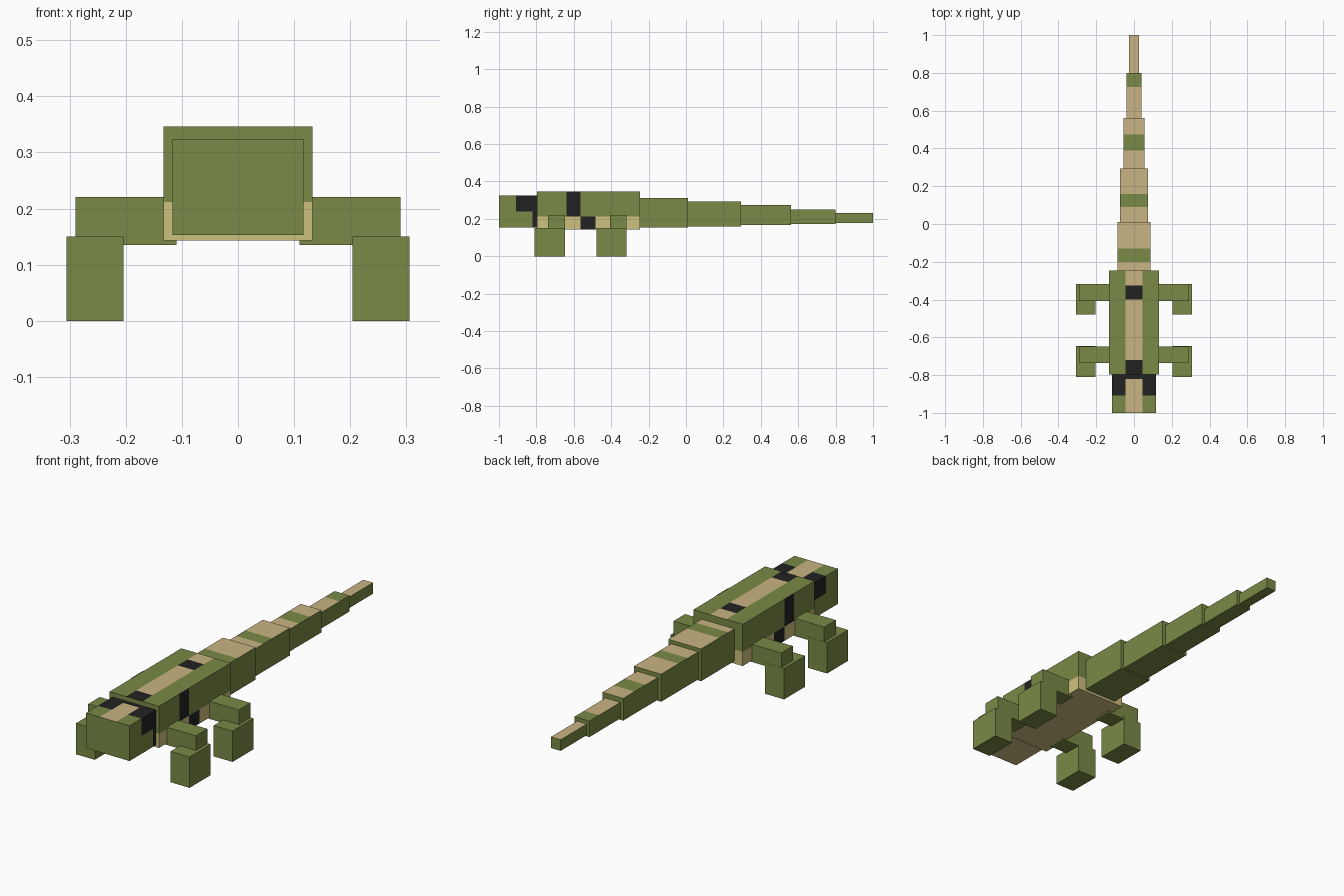
import bpy, bmesh
from mathutils import Vector

if "Cube" in bpy.data.objects:
    bpy.data.objects.remove(bpy.data.objects["Cube"], do_unlink=True)


def linear(c):
    c /= 255
    return c / 12.92 if c <= 0.04045 else ((c + 0.055) / 1.055) ** 2.4


def make_material(name, rgb):
    mat = bpy.data.materials.new(name)
    mat.use_nodes = True
    col = (*[linear(c) for c in rgb], 1)
    mat.diffuse_color = col
    bsdf = mat.node_tree.nodes["Principled BSDF"]
    bsdf.inputs["Base Color"].default_value = col
    bsdf.inputs["Roughness"].default_value = 0.9
    return mat


GREEN, TAN, KHAKI, BLACK = range(4)
materials = [make_material("olive green", (122, 138, 70)),
             make_material("tan", (200, 180, 130)),
             make_material("belly khaki", (205, 193, 125)),
             make_material("black", (34, 34, 34))]


def box(name, x, y, z, cuts=(), rule=None):
    """Box between (min, max) ranges, cut at (axis, position), coloured by rule(centre, normal)."""
    bm = bmesh.new()
    bmesh.ops.create_cube(bm, size=1)
    for v in bm.verts:
        v.co = Vector([lo + (c + 0.5) * (hi - lo) for c, (lo, hi) in zip(v.co, (x, y, z))])
    for axis, pos in cuts:
        co, no = Vector((0, 0, 0)), Vector((0, 0, 0))
        co[axis], no[axis] = pos, 1
        bmesh.ops.bisect_plane(bm, geom=bm.verts[:] + bm.edges[:] + bm.faces[:],
                               plane_co=co, plane_no=no)
    bm.normal_update()
    if rule:
        for f in bm.faces:
            f.material_index = rule(f.calc_center_median(), f.normal)
    mesh = bpy.data.meshes.new(name)
    bm.to_mesh(mesh)
    bm.free()
    for m in materials:
        mesh.materials.append(m)
    obj = bpy.data.objects.new(name, mesh)
    bpy.context.collection.objects.link(obj)
    return obj


STRIPE = 0.044    # half width of the back stripe
BELLY = 0.212     # top of the belly colour


# Head: stripe on top, black eye patches and neck band, pale throat
def head_rule(c, n):
    if n.z < -0.5:
        return KHAKI
    if n.z > 0.5:
        if c.y > -0.82:
            return BLACK
        if abs(c.x) < STRIPE:
            return TAN
        return BLACK if c.y > -0.908 else GREEN
    if abs(n.x) > 0.5 and (c.y > -0.82 or (c.y > -0.908 and c.z > 0.24)):
        return BLACK
    return GREEN


box("head", (-0.117, 0.117), (-1, -0.797), (0.153, 0.324),
    [(0, -STRIPE), (0, STRIPE), (1, -0.908), (1, -0.82), (2, 0.24)], head_rule)


# Body: back stripe with black blocks, khaki belly, black flank marks
def body_rule(c, n):
    if n.z < -0.5:
        return KHAKI
    if n.z > 0.5:
        if abs(c.x) > STRIPE:
            return GREEN
        return BLACK if c.y < -0.72 or -0.4 < c.y < -0.325 else TAN
    if abs(n.x) > 0.5:
        start, end = (-0.64, -0.565) if c.z > BELLY else (-0.565, -0.485)
        if start < c.y < end:
            return BLACK
    return GREEN if c.z > BELLY else KHAKI


box("body", (-0.133, 0.133), (-0.797, -0.246), (0.143, 0.346),
    [(0, -STRIPE), (0, STRIPE), (2, BELLY)]
    + [(1, y) for y in (-0.72, -0.64, -0.565, -0.485, -0.4, -0.325)], body_rule)

# Tail: tapering segments, tan on top with one green band each
# (half width, y start, y end, z low, z high, green band)
tail = [(0.088, -0.246, 0.01, 0.155, 0.312, (-0.2, -0.13)),
        (0.073, 0.01, 0.295, 0.16, 0.294, (0.09, 0.16)),
        (0.056, 0.295, 0.562, 0.166, 0.274, (0.39, 0.475)),
        (0.04, 0.562, 0.799, 0.172, 0.25, (0.725, 0.799)),
        (0.026, 0.799, 1.0, 0.178, 0.232, None)]
for i, (w, y0, y1, z0, z1, band) in enumerate(tail):
    def tail_rule(c, n, band=band):
        if n.z < 0.5 or (band and band[0] < c.y < band[1]):
            return GREEN
        return TAN
    cuts = [(1, y) for y in band if y < y1] if band else []
    box(f"tail_segment_{i + 1}", (-w, w), (y0, y1), (z0, z1), cuts, tail_rule)

# Legs: a sideways upper block and a foot block reaching forward
for place, back in (("front", -0.648), ("rear", -0.318)):
    for side, s in (("left", 1), ("right", -1)):
        box(f"{place}_{side}_upper_leg", sorted((s * 0.11, s * 0.29)),
            (back - 0.089, back), (0.135, 0.221))
        box(f"{place}_{side}_lower_leg", sorted((s * 0.204, s * 0.306)),
            (back - 0.161, back + 0.001), (0, 0.15))
